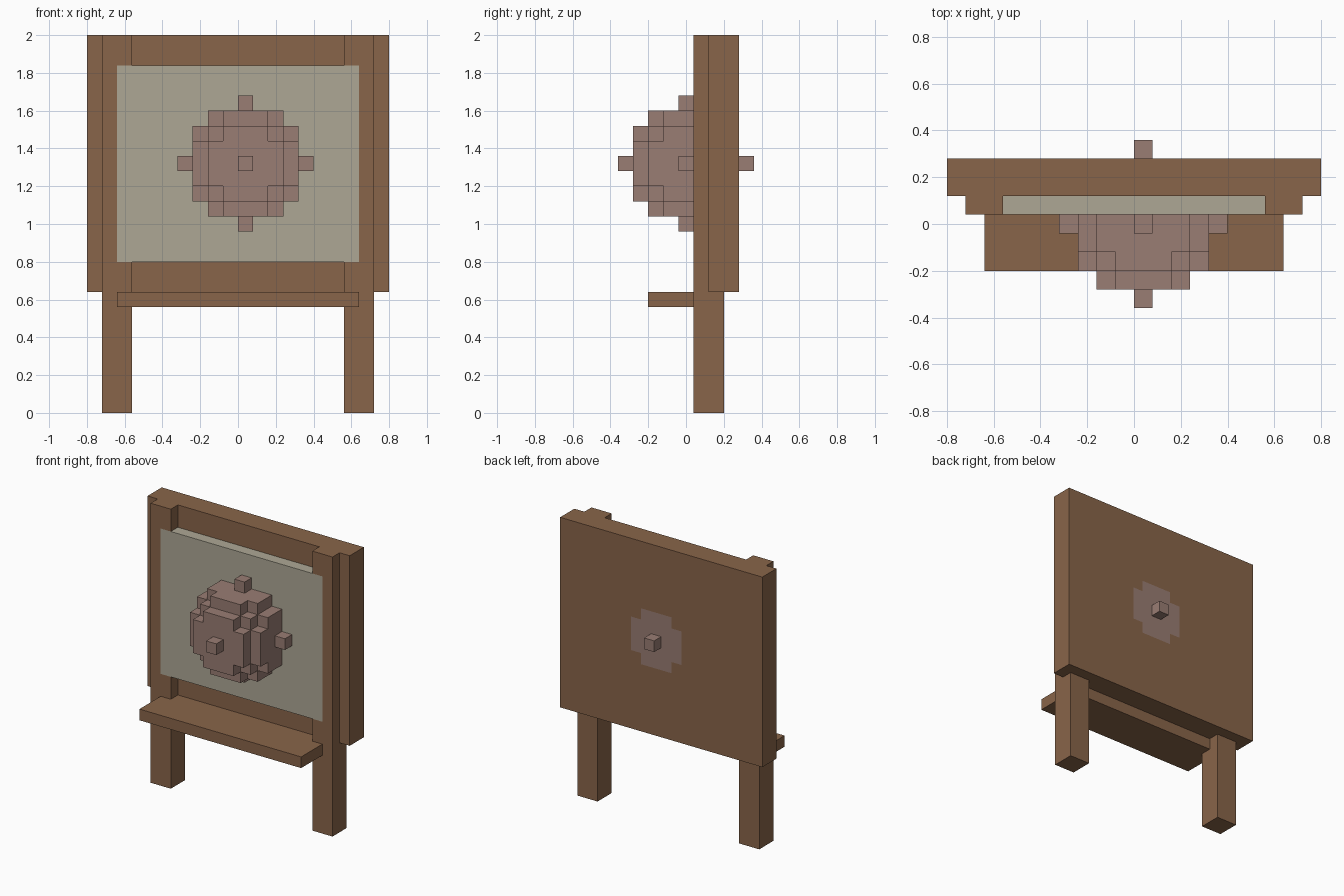
import bpy, bmesh, math
from mathutils import Vector
from itertools import product

if "Cube" in bpy.data.objects:
    bpy.data.objects.remove(bpy.data.objects["Cube"])

U = 0.08                               # block size
ORIGIN = Vector((0, -0.36, 0))         # corner of block (0, 0, 0)
DIRS = [Vector(d) for d in ((1, 0, 0), (-1, 0, 0), (0, 1, 0), (0, -1, 0), (0, 0, 1), (0, 0, -1))]


def material(name, rgb):
    m = bpy.data.materials.new(name)
    m.diffuse_color = (*rgb, 1)
    m.use_nodes = True
    m.node_tree.nodes["Principled BSDF"].inputs["Base Color"].default_value = m.diffuse_color
    return m


def block(x, y, z):
    return set(product(range(*x), range(*y), range(*z)))


def ball(centre, r):
    cells = product(range(-r, r + 1), repeat=3)
    return {tuple(a + b for a, b in zip(centre, c)) for c in cells
            if sum(v * v for v in c) <= r * r}


wood = material("wood", (0.25, 0.13, 0.067))
paper = material("paper", (0.42, 0.39, 0.30))
clay = material("clay", (0.32, 0.205, 0.172))

# Parts in block units; a later part replaces earlier ones where they overlap
parts = [
    ("shelf", wood, block((-8, 8), (2, 6), (7, 8))),
    ("left_leg", wood, block((-9, -7), (5, 7), (0, 25))),
    ("right_leg", wood, block((7, 9), (5, 7), (0, 25))),
    ("backboard", wood, block((-10, 10), (6, 9 - 1), (8, 25))),
    ("sheet", paper, block((-8, 8), (5, 6), (10, 23))),
    ("round_emblem", clay, ball((0, 4, 16), 4)),
]
owner = {c: name for name, _, cells in parts for c in cells}


def build(name, mat):
    bm = bmesh.new()
    for cell in [c for c, n in owner.items() if n == name]:
        mid = Vector(cell) + Vector((0.5, 0.5, 0.5))
        for d in DIRS:
            if tuple(int(a + b) for a, b in zip(cell, d)) in owner:
                continue               # hidden between blocks
            s = Vector((d.y, d.z, d.x))
            t = d.cross(s)
            corners = [mid + (d + s * a + t * b) / 2
                       for a, b in ((-1, -1), (1, -1), (1, 1), (-1, 1))]
            bm.faces.new([bm.verts.new(ORIGIN + p * U) for p in corners])
    # merge the block faces into large flat faces
    bmesh.ops.remove_doubles(bm, verts=bm.verts, dist=0.001)
    bmesh.ops.dissolve_limit(bm, angle_limit=math.radians(1), verts=bm.verts, edges=bm.edges)
    mesh = bpy.data.meshes.new(name)
    bm.to_mesh(mesh)
    bm.free()
    mesh.materials.append(mat)
    bpy.context.collection.objects.link(bpy.data.objects.new(name, mesh))


for name, mat, _ in parts:
    build(name, mat)
